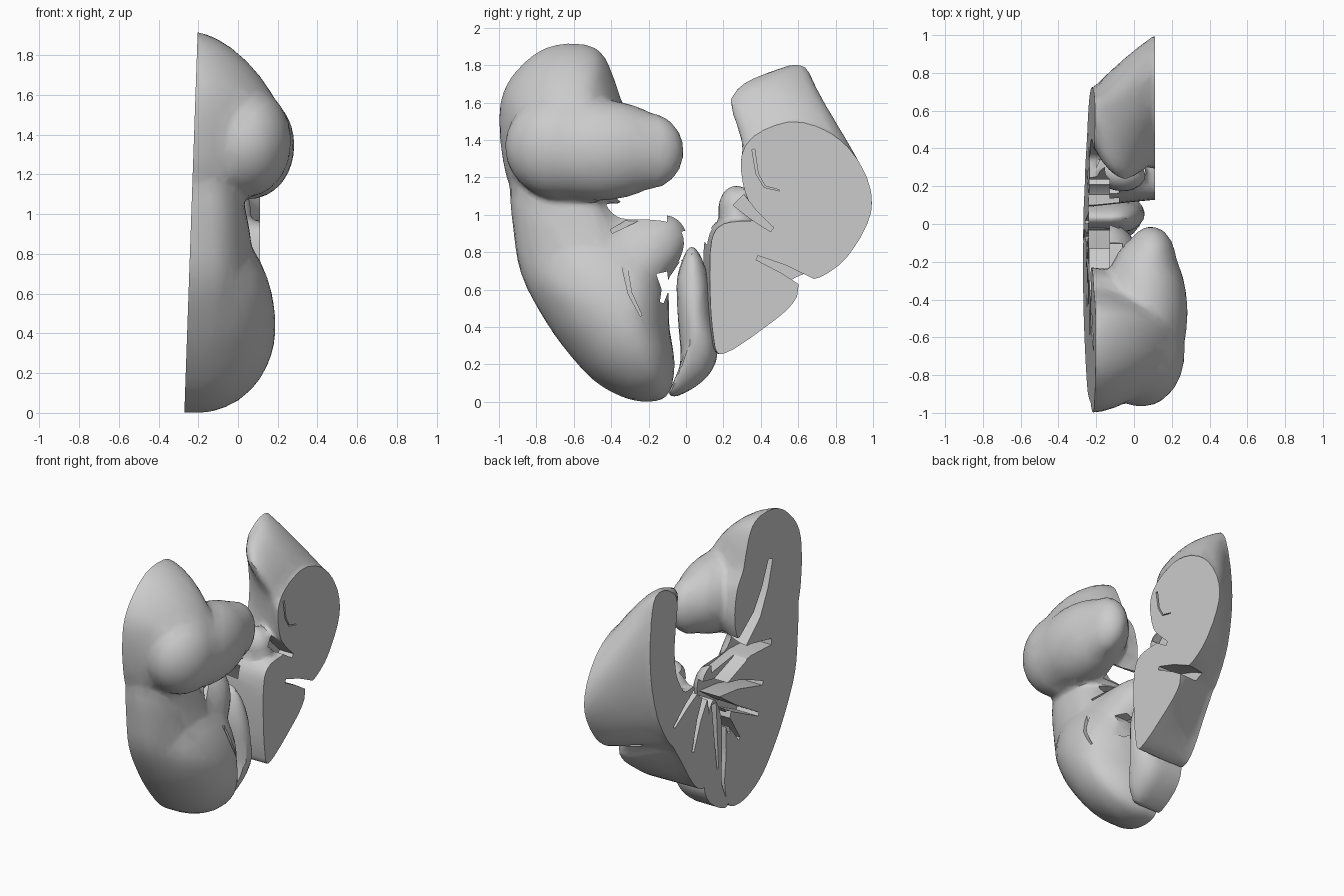
import bpy, bmesh, math
from mathutils import Vector, Matrix

if "Cube" in bpy.data.objects:
    bpy.data.objects.remove(bpy.data.objects["Cube"])

grey = bpy.data.materials.new("warm_grey")
grey.diffuse_color = (0.6, 0.6, 0.6, 1)
grey.use_nodes = True
grey.node_tree.nodes["Principled BSDF"].inputs["Base Color"].default_value = grey.diffuse_color


def make_object(name, bm):
    bmesh.ops.recalc_face_normals(bm, faces=bm.faces)
    mesh = bpy.data.meshes.new(name)
    bm.to_mesh(mesh)
    bm.free()
    mesh.materials.append(grey)
    ob = bpy.data.objects.new(name, mesh)
    bpy.context.collection.objects.link(ob)
    return ob


def rounded(pts, steps=3):
    """Closed smooth curve through the outline points."""
    out, n = [], len(pts)
    for i in range(n):
        a, b, c, d = (Vector(pts[(i + k) % n]) for k in (-1, 0, 1, 2))
        for k in range(steps):
            t = k / steps
            out.append(0.5 * (2 * b + (c - a) * t + (2 * a - 5 * b + 4 * c - d) * t * t
                              + (3 * b - a - 3 * c + d) * t ** 3))
    return out


def loft(name, rings):
    """Skin a list of (x, [(y, z)...]) rings and close both ends."""
    bm = bmesh.new()
    rows = [[bm.verts.new((x, p[0], p[1])) for p in ring] for x, ring in rings]
    n = len(rows[0])
    for a, b in zip(rows, rows[1:]):
        for i in range(n):
            bm.faces.new((a[i], a[(i + 1) % n], b[(i + 1) % n], b[i]))
    bm.faces.new(rows[0])
    bm.faces.new(rows[-1])
    return make_object(name, bm)


def dome(name, outline, centre, x0, x1, p=2.0):
    """Straight sided from the inner side to x0, then domed to x1."""
    pts, c = rounded(outline), Vector(centre)
    rings = [(-0.45, pts)]
    for k in range(9):
        s = math.cos(k / 8 * math.pi / 2 * 0.94)
        rings.append((x0 + (x1 - x0) * (1 - s ** p) ** (1 / p), [c + (q - c) * s for q in pts]))
    return loft(name, rings)


def slanted(name, inner, outer, mid=None):
    """Blend from an inner outline to an outer one, optionally through a middle one."""
    a, b = rounded(inner), rounded(outer)
    m = rounded(mid) if mid else [p.lerp(q, 0.53) for p, q in zip(a, b)]
    rings = [(-0.45, a)]
    for k in range(9):
        t = k / 8
        pos = [p * (1 - t) * (1 - 2 * t) + r * 4 * t * (1 - t) + q * t * (2 * t - 1)
               for p, r, q in zip(a, m, b)]
        rings.append((-0.22 + 0.33 * t, pos))
    return loft(name, rings + [(0.2, b)])


def ball(name, centre, radii):
    bm = bmesh.new()
    bmesh.ops.create_uvsphere(bm, u_segments=28, v_segments=18, radius=1,
                              matrix=Matrix.Translation(centre) @ Matrix.Diagonal((*radii, 1)))
    return make_object(name, bm)


def groove(path, width, x0, x1):
    """Tapered slot cutter that follows a path in the side plane."""
    pts = [Vector(p) for p in path]
    left, right = [], []
    for i, p in enumerate(pts):
        d = (pts[min(i + 1, len(pts) - 1)] - pts[max(i - 1, 0)]).normalized()
        w = width * (1 - 0.65 * i / (len(pts) - 1)) / 2
        left.append(p + Vector((-d.y, d.x)) * w)
        right.append(p - Vector((-d.y, d.x)) * w)
    ring = left + right[::-1]
    return loft("groove_cutter", [(x0, ring), (x1, ring)])


def apply(ob, kind, **settings):
    m = ob.modifiers.new(kind, kind)
    for k, v in settings.items():
        setattr(m, k, v)
    bpy.ops.object.select_all(action='DESELECT')
    bpy.context.view_layer.objects.active = ob
    ob.select_set(True)
    bpy.ops.object.modifier_apply(modifier=m.name)


def finish(name, parts, cutters):
    """Fuse lobes into one organic mass, then carve it."""
    bpy.ops.object.select_all(action='DESELECT')
    for p in parts:
        p.select_set(True)
    bpy.context.view_layer.objects.active = parts[0]
    if len(parts) > 1:
        bpy.ops.object.join()
    ob = parts[0]
    ob.name = name
    apply(ob, 'REMESH', mode='VOXEL', voxel_size=0.018)
    apply(ob, 'SMOOTH', factor=0.5, iterations=16)
    apply(ob, 'DECIMATE', ratio=0.07)
    for c in cutters:
        apply(ob, 'BOOLEAN', object=c, operation='DIFFERENCE', solver='EXACT')
    ob.data.materials.clear()
    ob.data.materials.append(grey)
    bpy.ops.object.shade_smooth_by_angle(angle=math.radians(32))


# Cutters: slanted inner plane, outer plane, folds
box = [(-2, -1), (2, -1), (2, 3), (-2, 3)]
inner_plane = loft("inner_plane_cutter", [(-1.2, box), (0, box)])
for v in inner_plane.data.vertices:
    if v.co.x > -0.5:
        v.co.x = -0.27 + 0.035 * v.co.z
outer_plane = loft("outer_plane_cutter", [(0.11, box), (1, box)])
hollow = [(-0.42, 1.03), (-0.34, 0.96), (-0.08, 0.87), (0.08, 0.84), (0.2, 0.92), (0.3, 1.1), (0, 1.2)]
inner_hollow = loft("hollow_cutter", [(-0.5, hollow), (-0.13, hollow)])
inner_folds = [groove(p, w, -0.5, d) for p, w, d in [
    ([(-0.08, 1.08), (-0.3, 1.1), (-0.48, 1.24), (-0.58, 1.4), (-0.65, 1.57)], 0.14, -0.06),
    ([(-0.1, 1.0), (-0.4, 1.02), (-0.63, 0.99)], 0.12, -0.06),
    ([(0.05, 0.88), (-0.25, 0.83), (-0.52, 0.74)], 0.09, -0.08),
    ([(0.05, 0.84), (-0.2, 0.68), (-0.46, 0.54)], 0.07, -0.08),
    ([(-0.02, 0.75), (-0.14, 0.6), (-0.24, 0.45)], 0.06, -0.1)]]
back_folds = [groove(p, w, -0.5, d) for p, w, d in [
    ([(0.1, 0.92), (0.2, 0.75), (0.28, 0.55)], 0.07, -0.08),
    ([(0.15, 1.0), (0.33, 0.9), (0.48, 0.8)], 0.06, -0.08)]]
rear_cleft = groove([(0.68, 0.62), (0.52, 0.71), (0.38, 0.77)], 0.07, -0.05, 0.5)
hollow_cleft = groove([(0.28, 1.08), (0.36, 1.0), (0.46, 0.92)], 0.08, 0.0, 0.5)
curl = groove([(0.36, 1.35), (0.38, 1.22), (0.42, 1.15), (0.5, 1.13)], 0.015, 0.09, 0.5)
cheek_cleft = groove([(-0.12, 1.03), (-0.25, 0.99), (-0.4, 0.91)], 0.06, -0.05, 0.5)
side_cleft = groove([(-0.34, 0.78), (-0.3, 0.58), (-0.24, 0.46)], 0.03, 0.11, 0.5)
gap = groove([(-0.13, 0.69), (-0.11, 0.6), (-0.13, 0.53)], 0.06, -0.5, 0.5)

# Front mass: upper lobe, overhanging cheek, lower body
upper = dome("upper_lobe", [(-0.96, 1.2), (-1.0, 1.5), (-0.96, 1.7), (-0.8, 1.87), (-0.62, 1.92),
                            (-0.46, 1.88), (-0.38, 1.72), (-0.34, 1.6), (-0.26, 1.48), (-0.23, 1.25),
                            (-0.32, 1.08), (-0.6, 1.03), (-0.87, 1.1)],
             (-0.6, 1.35), -0.22, 0.26, 1.6)
cheek = ball("cheek", (0.06, -0.47, 1.345), (0.225, 0.42, 0.27))
cheek_back = ball("cheek_back", (0.04, -0.68, 1.365), (0.23, 0.29, 0.28))
cheek_tip = ball("cheek_tip", (0.09, -0.2, 1.34), (0.135, 0.19, 0.205))
lower = dome("lower_body", [(-0.93, 1.2), (-0.92, 0.9), (-0.88, 0.68), (-0.78, 0.48), (-0.66, 0.3),
                            (-0.5, 0.12), (-0.35, 0.03), (-0.22, 0.0), (-0.1, 0.03), (-0.06, 0.2),
                            (-0.09, 0.4), (-0.1, 0.62), (-0.02, 0.75), (0.015, 0.88), (-0.05, 0.99),
                            (-0.2, 1.01), (-0.38, 1.03), (-0.55, 1.25), (-0.75, 1.3)],
             (-0.4, 0.6), -0.17, 0.08, 2.2)
belly = dome("belly", [(-0.86, 0.72), (-0.77, 0.47), (-0.65, 0.29), (-0.5, 0.12), (-0.35, 0.03), (-0.22, 0.0),
                       (-0.1, 0.03), (-0.06, 0.2), (-0.09, 0.4), (-0.1, 0.62), (-0.2, 0.85),
                       (-0.5, 0.98), (-0.75, 0.95)], (-0.33, 0.43), -0.2, 0.19)
finish("front_mass", [upper, cheek, cheek_back, cheek_tip, lower, belly],
       [inner_plane, inner_hollow, cheek_cleft, side_cleft, gap] + inner_folds)

# Narrow middle lobe at the bottom
middle = dome("middle_lobe", [(-0.1, 0.03), (0.0, 0.05), (0.12, 0.14), (0.17, 0.27), (0.13, 0.5),
                              (0.11, 0.7), (0.03, 0.84), (-0.04, 0.7), (-0.05, 0.58), (-0.04, 0.4),
                              (-0.03, 0.2)], (0.05, 0.4), -0.1, 0.06)
middle_fold = groove([(0.03, 0.8), (0.02, 0.55), (0.01, 0.33)], 0.05, -0.5, -0.1)
finish("middle_lobe", [middle], [inner_plane, middle_fold])

# Back mass: leaning upper lobe, lower lobe, small inner lump
back_upper = slanted("back_upper",
                     [(0.42, 1.67), (0.5, 1.77), (0.58, 1.81), (0.66, 1.77), (0.71, 1.45), (0.71, 1.2),
                      (0.66, 0.95), (0.58, 0.78), (0.5, 0.68), (0.38, 0.72), (0.34, 0.95), (0.44, 1.15),
                      (0.45, 1.4)],
                     [(0.38, 1.41), (0.54, 1.48), (0.7, 1.46), (0.86, 1.36), (0.97, 1.2), (1.0, 1.02),
                      (0.91, 0.83), (0.8, 0.71), (0.64, 0.65), (0.4, 0.77), (0.42, 0.93), (0.32, 1.1),
                      (0.29, 1.3)],
                     [(0.23, 1.62), (0.42, 1.71), (0.58, 1.7), (0.73, 1.61), (0.85, 1.37), (0.87, 1.12),
                      (0.81, 0.89), (0.7, 0.74), (0.56, 0.66), (0.39, 0.74), (0.38, 0.94), (0.36, 1.13),
                      (0.34, 1.4)])
back_lower = slanted("back_lower",
                     [(0.17, 0.25), (0.28, 0.32), (0.42, 0.55), (0.5, 0.7), (0.42, 0.85), (0.4, 0.97),
                      (0.2, 1.0), (0.1, 0.88), (0.1, 0.57), (0.12, 0.33)],
                     [(0.19, 0.25), (0.4, 0.38), (0.59, 0.54), (0.58, 0.67), (0.44, 0.8), (0.44, 0.94),
                      (0.24, 0.96), (0.14, 0.88), (0.13, 0.57), (0.15, 0.33)])
lump = ball("inner_lump", (-0.06, 0.27, 1.03), (0.13, 0.1, 0.13))
finish("back_mass", [back_upper, back_lower, lump],
       [inner_plane, outer_plane, inner_hollow, rear_cleft, hollow_cleft, curl] + back_folds)

# Remove the carving helpers
for ob in list(bpy.data.objects):
    if "cutter" in ob.name:
        bpy.data.objects.remove(ob)
